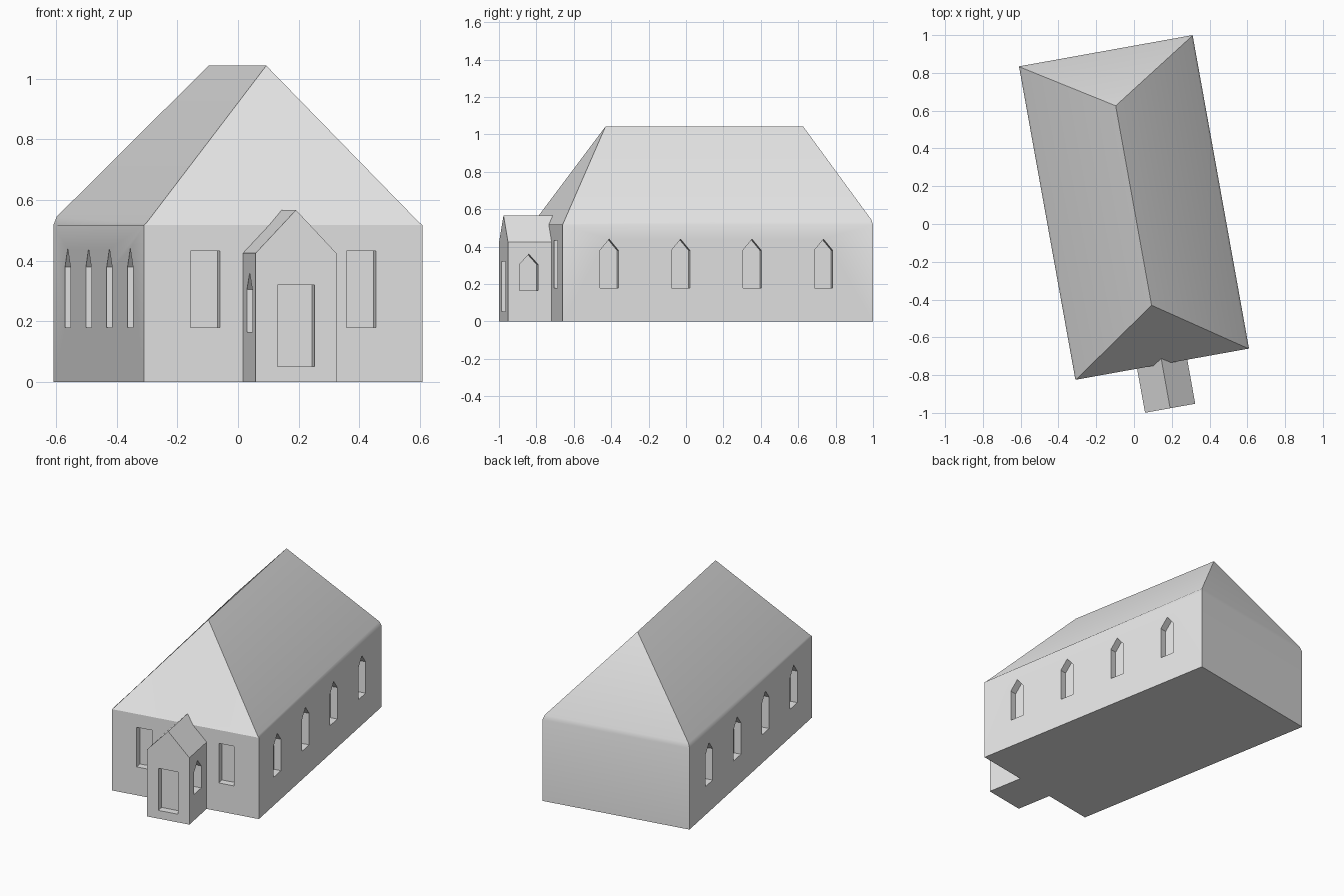
import bpy, bmesh, math
from mathutils import Matrix, Vector

if "Cube" in bpy.data.objects:
    bpy.data.objects.remove(bpy.data.objects["Cube"])

ANGLE = math.radians(10.2)
W, L = 0.467, 0.843              # half width and half length of the hall
EAVE, RIDGE = 0.517, 1.043
PW, PORCH_FRONT = 0.135, -1.08   # porch half width and front plane
PLACE = Matrix.Translation((0, 0.0875, 0)) @ Matrix.Rotation(ANGLE, 4, 'Z')

stone = bpy.data.materials.new("grey_stone")
stone.diffuse_color = (0.8, 0.8, 0.8, 1)
stone.use_nodes = True
stone.node_tree.nodes["Principled BSDF"].inputs["Base Color"].default_value = stone.diffuse_color


def make_object(name, bm):
    bmesh.ops.recalc_face_normals(bm, faces=bm.faces)
    mesh = bpy.data.meshes.new(name)
    bm.to_mesh(mesh)
    bm.free()
    obj = bpy.data.objects.new(name, mesh)
    bpy.context.collection.objects.link(obj)
    mesh.materials.append(stone)
    obj.matrix_world = PLACE
    return obj


def prism(bm, profile, direction):
    """Extrude a closed profile of 3D points along a direction."""
    face = bm.faces.new([bm.verts.new(p) for p in profile])
    ext = bmesh.ops.extrude_face_region(bm, geom=[face])
    moved = [v for v in ext["geom"] if isinstance(v, bmesh.types.BMVert)]
    bmesh.ops.translate(bm, verts=moved, vec=Vector(direction))


def boolean(target, other, operation):
    mod = target.modifiers.new(operation.lower(), 'BOOLEAN')
    mod.operation = operation
    mod.solver = 'EXACT'
    mod.object = other
    other.hide_render = True
    bpy.context.view_layer.objects.active = target
    bpy.ops.object.modifier_apply(modifier=mod.name)
    bpy.data.objects.remove(other)


# Hall: walls, narrow eave strip and hipped roof
bm = bmesh.new()


def ring(w, y_front, y_back, z_front, z_back):
    return [bm.verts.new(p) for p in ((-w, y_front, z_front), (w, y_front, z_front),
                                      (w, y_back, z_back), (-w, y_back, z_back))]


base = ring(W, -L, L, 0, 0)
eave = ring(W, -L, L, EAVE, EAVE)
roof = ring(W - 0.01, -L + 0.005, L - 0.008, EAVE + 0.008, EAVE + 0.028)
front_top = bm.verts.new((0, -0.526, RIDGE))
back_top = bm.verts.new((0, 0.547, RIDGE))
bm.faces.new(base)
for low, high in ((base, eave), (eave, roof)):
    for i in range(4):
        j = (i + 1) % 4
        bm.faces.new((low[i], low[j], high[j], high[i]))
bm.faces.new((roof[0], roof[1], front_top))
bm.faces.new((roof[2], roof[3], back_top))
bm.faces.new((roof[1], roof[2], back_top, front_top))
bm.faces.new((roof[3], roof[0], front_top, back_top))
church = make_object("church_hall", bm)

# Gabled porch running into the front wall
bm = bmesh.new()
outline = [(-PW, 0), (PW, 0), (PW, 0.425), (0, 0.567), (-PW, 0.425)]
prism(bm, [(x, PORCH_FRONT, z) for x, z in outline], (0, 0.30, 0))
boolean(church, make_object("porch", bm), 'UNION')

# Recesses for windows and door
bm = bmesh.new()
DEPTH, OUT = 0.045, 0.02


def pointed_recess(wall_x, y, z0, z1, z2):
    for s in (-1, 1):
        shape = [(y - 0.05, z0), (y + 0.05, z0), (y + 0.05, z1), (y, z2), (y - 0.05, z1)]
        prism(bm, [(s * (wall_x + OUT), a, z) for a, z in shape], (-s * (DEPTH + OUT), 0, 0))


def square_recess(wall_y, x, half, z0, z1):
    shape = [(x - half, z0), (x + half, z0), (x + half, z1), (x - half, z1)]
    prism(bm, [(a, wall_y - OUT, z) for a, z in shape], (0, DEPTH + OUT, 0))


for k in (-1.5, -0.5, 0.5, 1.5):
    pointed_recess(W, k * 0.388 - 0.008, 0.18, 0.38, 0.44)
pointed_recess(PW, -0.967, 0.165, 0.305, 0.36)
for s in (-1, 1):
    square_recess(-L, s * 0.261, 0.049, 0.18, 0.432)
square_recess(PORCH_FRONT, 0, 0.062, 0.052, 0.32)
boolean(church, make_object("recess_cutter", bm), 'DIFFERENCE')

# Smooth only the shallow edges
bpy.ops.object.select_all(action='DESELECT')
church.select_set(True)
bpy.context.view_layer.objects.active = church
bpy.ops.object.shade_smooth_by_angle(angle=math.radians(30))
